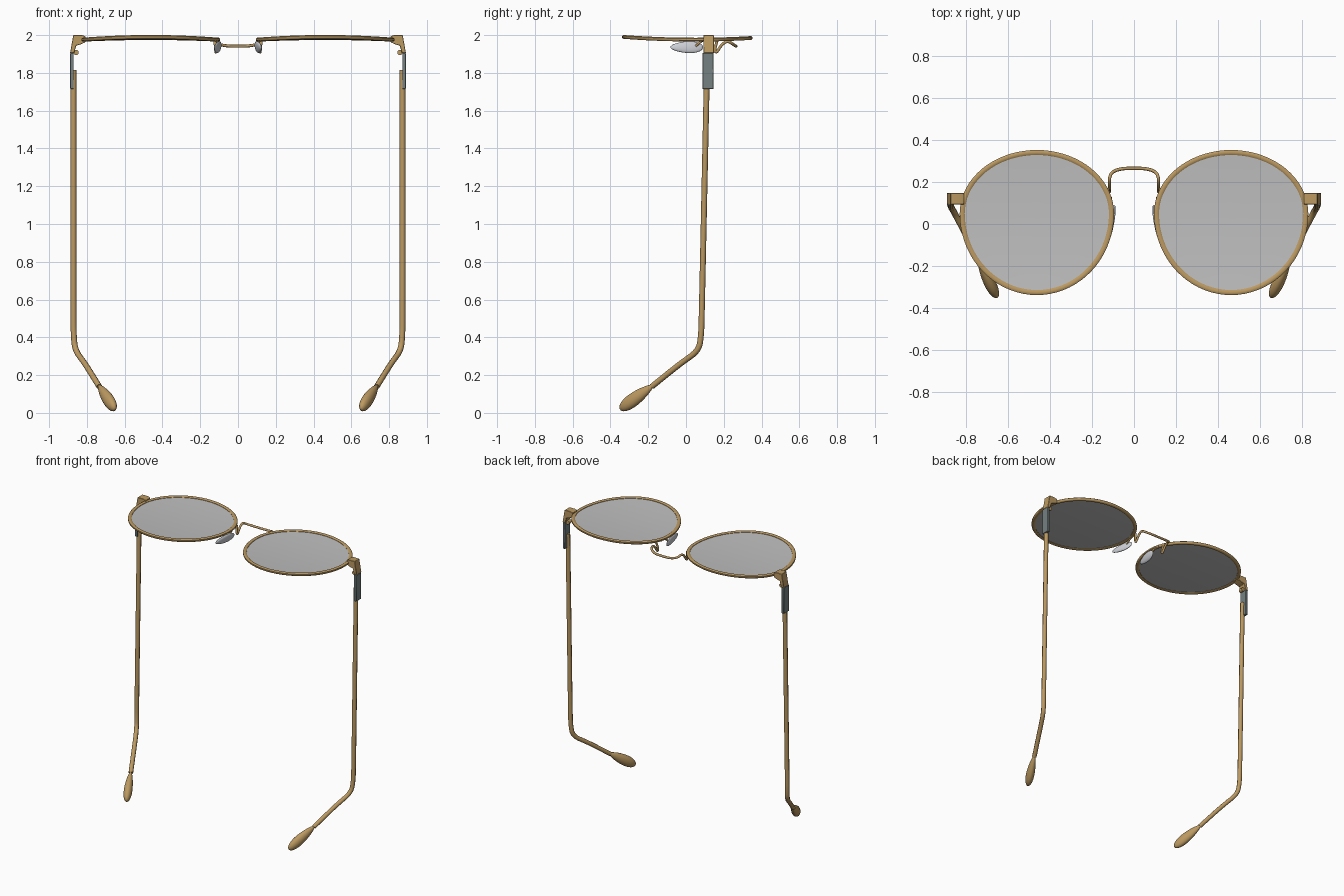
import bpy, bmesh, math
from mathutils import Matrix, Vector

cube = bpy.data.objects.get("Cube")
if cube:
    bpy.data.objects.remove(cube, do_unlink=True)


def material(name, rgb, rough=0.5):
    m = bpy.data.materials.new(name)
    m.use_nodes = True
    m.diffuse_color = (*rgb, 1)
    bsdf = m.node_tree.nodes["Principled BSDF"]
    bsdf.inputs["Base Color"].default_value = (*rgb, 1)
    bsdf.inputs["Roughness"].default_value = rough
    return m


GOLD = material("brushed gold", (0.50, 0.32, 0.12))
STEEL = material("hinge steel", (0.18, 0.22, 0.22))
LENS = material("grey lens", (0.52, 0.52, 0.52))
PAD = material("clear nose pad", (0.62, 0.64, 0.68))


def finish(name, bm, mat, angle=40):
    """Turn a bmesh into a shaded object."""
    bmesh.ops.recalc_face_normals(bm, faces=bm.faces)
    me = bpy.data.meshes.new(name)
    bm.to_mesh(me)
    bm.free()
    me.materials.append(mat)
    ob = bpy.data.objects.new(name, me)
    bpy.context.collection.objects.link(ob)
    bpy.ops.object.select_all(action='DESELECT')
    ob.select_set(True)
    bpy.context.view_layer.objects.active = ob
    bpy.ops.object.shade_smooth_by_angle(angle=math.radians(angle))
    return ob


def tube(name, pts, radius, mat, sides=2):
    """Round wire along a smooth path; each point is x, y, z, radius factor."""
    cu = bpy.data.curves.new(name, 'CURVE')
    cu.dimensions = '3D'
    cu.bevel_depth = radius
    cu.bevel_resolution = sides
    cu.use_fill_caps = True
    sp = cu.splines.new('NURBS')
    sp.points.add(len(pts) - 1)
    for p, (x, y, z, r) in zip(sp.points, pts):
        p.co = (x, y, z, 1)
        p.radius = r
    sp.order_u = 3
    sp.use_endpoint_u = True
    sp.resolution_u = 8
    cu.materials.append(mat)
    ob = bpy.data.objects.new(name, cu)
    bpy.context.collection.objects.link(ob)
    return ob


# Rim outline: two half ellipses, flatter above than below
CX, CY, N = 0.462, 0.05, 72


def ring(bm, side, inset, dz, scale=1.0):
    verts = []
    for i in range(N):
        a = 2 * math.pi * i / N
        h = 0.302 if math.sin(a) > 0 else 0.388
        x = CX + (0.367 - inset) * math.cos(a) * scale
        y = CY + (h - inset) * math.sin(a) * scale
        z = 1.976 + 0.1 * (y - CY) ** 2 + dz
        verts.append(bm.verts.new((side * x, y, z)))
    return verts


def bridge_rings(bm, a, b):
    for i in range(N):
        j = (i + 1) % N
        bm.faces.new((a[i], a[j], b[j], b[i]))


def rim(side, name):
    bm = bmesh.new()
    section = [(0, -0.005), (0, 0.005), (0.006, 0.010), (0.018, 0.010),
               (0.024, 0.006), (0.024, -0.006), (0.018, -0.010), (0.006, -0.010)]
    rings = [ring(bm, side, i, z) for i, z in section]
    for k in range(len(rings)):
        bridge_rings(bm, rings[k], rings[(k + 1) % len(rings)])
    finish(name, bm, GOLD, 50)


def lens(side, name):
    bm = bmesh.new()
    edges = []
    for dz in (0.003, -0.003):
        rings = [ring(bm, side, 0.021, dz, s) for s in (1, 0.8, 0.6, 0.4, 0.2)]
        for a, b in zip(rings, rings[1:]):
            bridge_rings(bm, a, b)
        c = bm.verts.new((side * CX, CY, 1.976 + dz))
        for i in range(N):
            bm.faces.new((rings[-1][i], rings[-1][(i + 1) % N], c))
        edges.append(rings[0])
    bridge_rings(bm, *edges)
    finish(name, bm, LENS)


def extrusion(name, side, profile, y0, y1, mat):
    """Extrude an x-z profile along y."""
    bm = bmesh.new()
    face = bm.faces.new([bm.verts.new((side * x, y0, z)) for x, z in profile])
    new = bmesh.ops.extrude_face_region(bm, geom=[face])["geom"]
    bmesh.ops.translate(bm, vec=(0, y1 - y0, 0),
                        verts=[v for v in new if isinstance(v, bmesh.types.BMVert)])
    ob = finish(name, bm, mat, 30)
    bev = ob.modifiers.new("Bevel", 'BEVEL')
    bev.width = 0.002
    bev.segments = 1
    return ob


def nose_pad(side, name):
    bm = bmesh.new()
    bmesh.ops.create_uvsphere(bm, u_segments=24, v_segments=14, radius=1)
    for v in bm.verts:
        taper = 1 + 0.2 * v.co.y          # fuller toward the bridge
        v.co = Vector((v.co.x * 0.012, v.co.y * 0.088, v.co.z * 0.031 * taper))
    tilt = Matrix.Rotation(math.radians(10) * side, 4, 'Z')
    lean = Matrix.Rotation(math.radians(-12) * side, 4, 'Y')
    bm.transform(Matrix.Translation((side * 0.108, 0.004, 1.936)) @ tilt @ lean)
    finish(name, bm, PAD, 60)


for side, label in ((1, "left"), (-1, "right")):
    rim(side, label + "_rim")
    lens(side, label + "_lens")
    nose_pad(side, label + "_nose_pad")

    # Corner bracket folding from the rim down to the hinge
    extrusion(label + "_end_piece", side,
              [(0.808, 1.962), (0.808, 1.994), (0.825, 2.0), (0.872, 2.0),
               (0.889, 1.905), (0.868, 1.905), (0.856, 1.945), (0.835, 1.95)],
              0.092, 0.148, GOLD)
    # Hinge knuckle
    bm = bmesh.new()
    bmesh.ops.create_cone(bm, cap_ends=True, segments=20, radius1=0.014,
                          radius2=0.014, depth=0.03)
    bm.transform(Matrix.Translation((side * 0.857, 0.12, 1.908))
                 @ Matrix.Rotation(math.pi / 2, 4, 'X'))
    finish(label + "_hinge_knuckle", bm, GOLD, 40)
    # Hinge plate
    extrusion(label + "_hinge_plate", side,
              [(0.870, 1.715), (0.870, 1.905), (0.889, 1.905), (0.889, 1.715)],
              0.087, 0.146, STEEL)

    # Temple arm, with its bent end and swollen tip
    arm = [(0.871, 0.111, 1.815, 1), (0.871, 0.100, 1.3, 1),
           (0.871, 0.083, 0.50, 1), (0.870, 0.080, 0.41, 1),
           (0.862, 0.068, 0.33, 1), (0.815, -0.02, 0.268, 1),
           (0.775, -0.10, 0.205, 1), (0.735, -0.18, 0.140, 1)]
    tube(label + "_temple_arm", [(side * x, y, z, r) for x, y, z, r in arm],
         0.0155, GOLD)
    bm = bmesh.new()
    bmesh.ops.create_uvsphere(bm, u_segments=20, v_segments=14, radius=1)
    for v in bm.verts:
        w = 1 + 0.3 * v.co.z
        v.co = Vector((v.co.x * 0.027 * w, v.co.y * 0.035 * w, v.co.z * 0.116))
    axis = Vector((side * -0.085, -0.17, -0.125))
    bm.transform(Matrix.Translation((side * 0.695, -0.262, 0.082))
                 @ axis.to_track_quat('Z', 'Y').to_matrix().to_4x4())
    finish(label + "_temple_tip", bm, GOLD, 60)

    # Pad arm between rim and nose pad
    pad_arm = [(0.112, 0.13, 1.972, 1), (0.110, 0.10, 1.975, 1),
               (0.106, 0.075, 1.965, 1), (0.106, 0.05, 1.94, 1)]
    tube(label + "_pad_arm", [(side * x, y, z, r) for x, y, z, r in pad_arm],
         0.006, GOLD)

# Bridge wire: dips behind the rims, then arches across the nose
half = [(0.124, 0.165, 1.970), (0.117, 0.150, 1.925), (0.117, 0.160, 1.903),
        (0.117, 0.188, 1.950), (0.117, 0.220, 1.970), (0.105, 0.248, 1.952),
        (0.060, 0.264, 1.942)]
path = [(-x, y, z, 1) for x, y, z in half] + [(0, 0.265, 1.941, 1)] \
    + [(x, y, z, 1) for x, y, z in reversed(half)]
tube("bridge", path, 0.008, GOLD)
